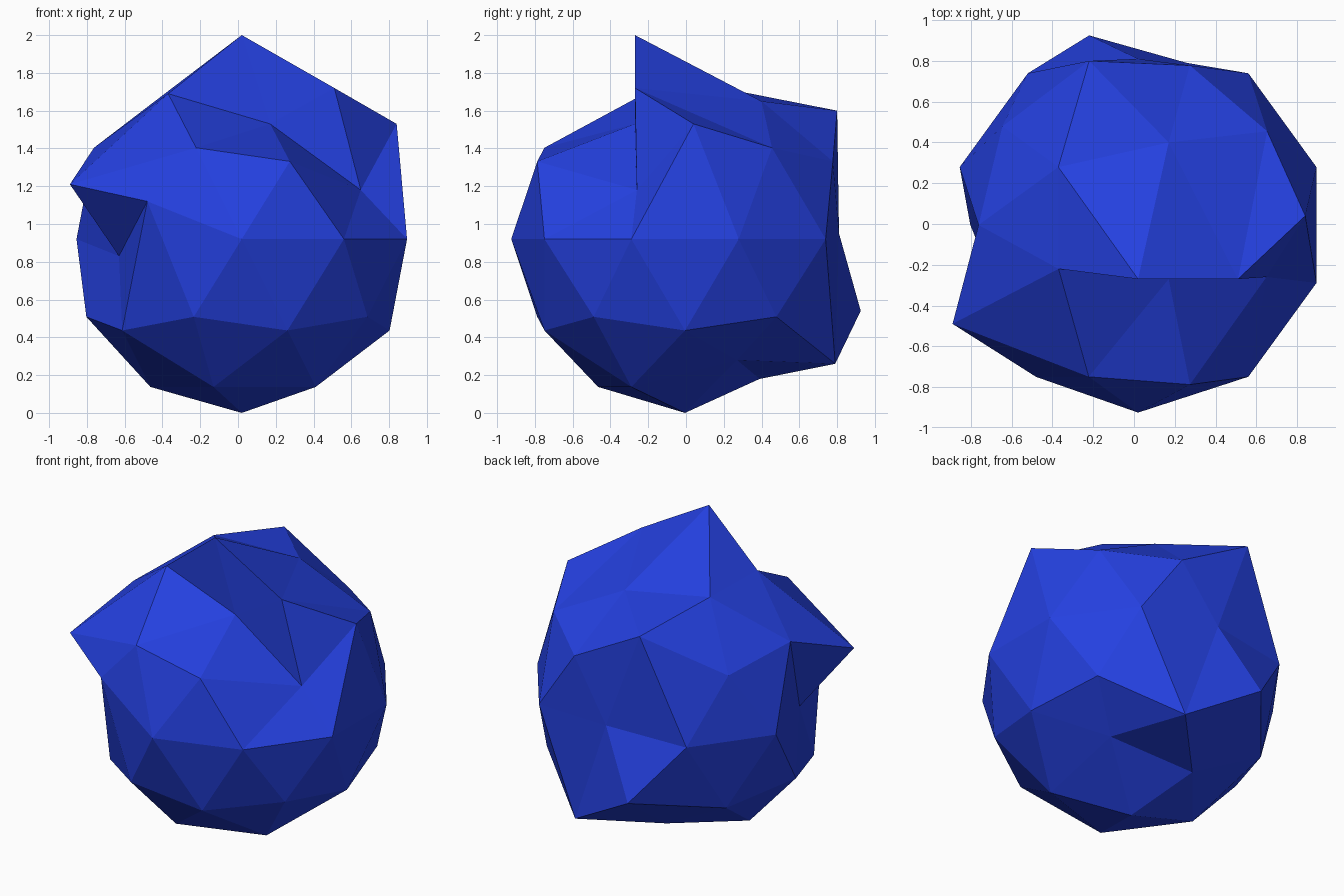
import bpy, bmesh
from mathutils import Vector

# Single flat blue
blue = bpy.data.materials.new("deep blue")
blue.diffuse_color = (0.018, 0.052, 0.75, 1.0)

# Low-poly ball, 80 flat faces, resting on the ground
CENTRE, RADIUS = Vector((0.02, -0.005, 0.92)), 0.92
bm = bmesh.new()
bmesh.ops.create_icosphere(bm, subdivisions=2, radius=RADIUS)
bmesh.ops.translate(bm, verts=bm.verts, vec=CENTRE)

# Dents and spikes: (corner on the round ball, where it is pulled to)
pulls = [
    ((0.02, -0.01, 1.84), (0.02, -0.27, 2.00)),     # peak
    ((0.50, -0.01, 1.70), (0.51, -0.27, 1.72)),     # ridge beside the peak
    ((0.17, -0.47, 1.70), (0.17, -0.27, 1.53)),     # hollow under the peak
    ((0.65, -0.47, 1.40), (0.65, -0.26, 1.18)),     # hollow, front right
    ((-0.37, -0.29, 1.70), (-0.37, -0.22, 1.69)),
    ((0.17, 0.45, 1.70), (0.17, 0.40, 1.65)),
    ((0.84, -0.01, 1.33), (0.84, 0.04, 1.53)),      # right shoulder
    ((-0.22, 0.74, 1.40), (-0.22, 0.80, 1.60)),     # back shoulder
    ((-0.65, -0.49, 1.33), (-0.89, -0.49, 1.21)),   # left spike
    ((-0.86, -0.29, 0.92), (-0.63, -0.29, 0.83)),   # notch under the spike
    ((-0.52, -0.75, 0.92), (-0.48, -0.75, 1.12)),
    ((0.02, 0.91, 0.92), (0.02, 0.81, 0.95)),       # back dent
    ((-0.23, 0.77, 0.51), (-0.22, 0.925, 0.54)),    # back spike
    ((0.26, 0.74, 0.44), (0.26, 0.79, 0.26)),       # lower back corner
    ((-0.13, 0.45, 0.14), (-0.13, 0.39, 0.18)),
    ((0.41, 0.28, 0.14), (0.41, 0.27, 0.28)),       # underside notch
]
picked = [(min(bm.verts, key=lambda v: (v.co - Vector(a)).length), b) for a, b in pulls]
for vert, target in picked:
    vert.co = target

bmesh.ops.recalc_face_normals(bm, faces=bm.faces)
mesh = bpy.data.meshes.new("rock")
bm.to_mesh(mesh)
bm.free()
mesh.materials.append(blue)
rock = bpy.data.objects.new("rock", mesh)
bpy.context.collection.objects.link(rock)
